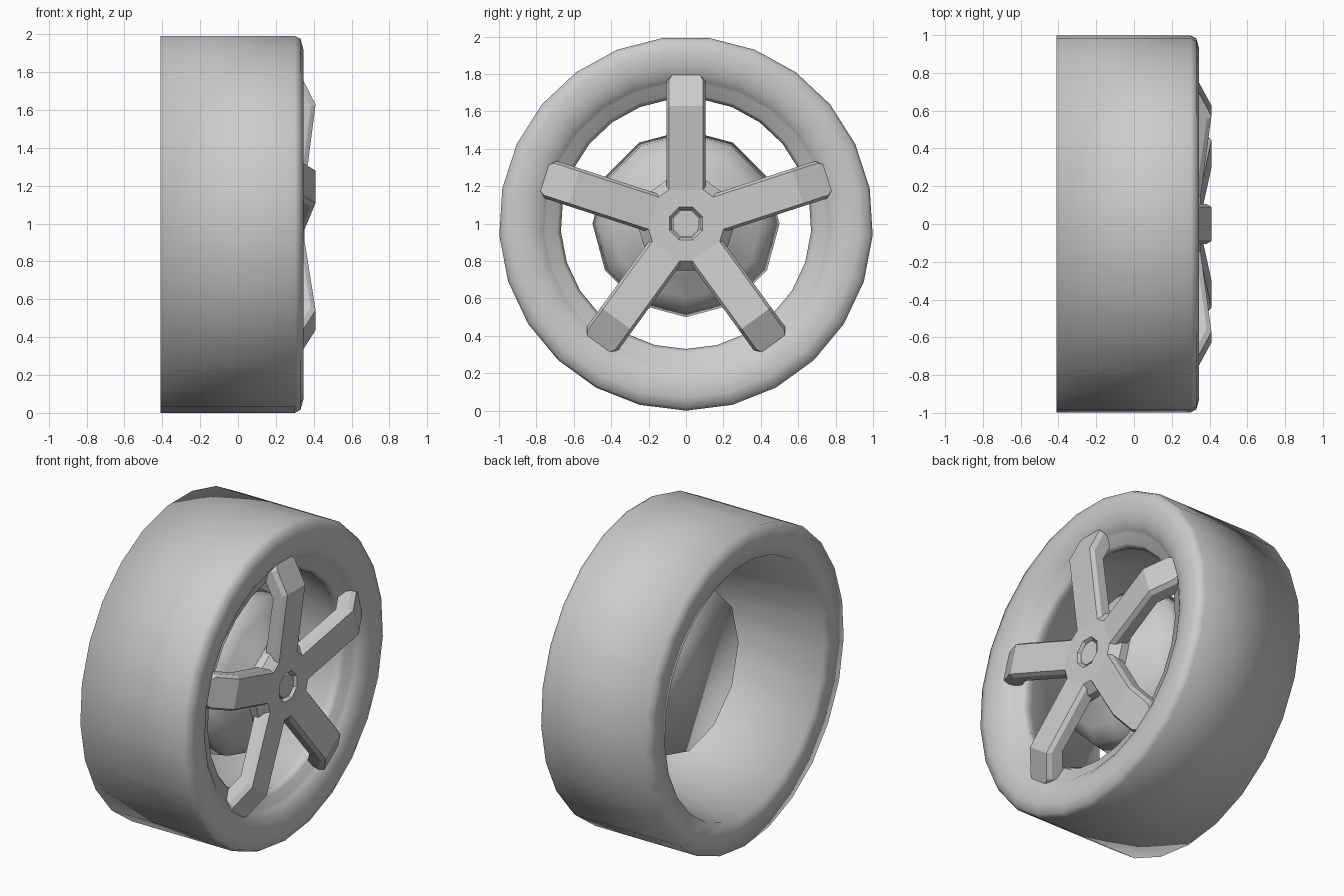
import bpy, bmesh, math

if "Cube" in bpy.data.objects:
    bpy.data.objects.remove(bpy.data.objects["Cube"])

C = 1.0  # axle height; the axle runs along x


def make_object(name, verts, faces, smooth=None):
    me = bpy.data.meshes.new(name)
    me.from_pydata(verts, [], faces)
    bm = bmesh.new()
    bm.from_mesh(me)
    bmesh.ops.recalc_face_normals(bm, faces=bm.faces)
    bm.to_mesh(me)
    bm.free()
    ob = bpy.data.objects.new(name, me)
    bpy.context.collection.objects.link(ob)
    if smooth:
        bpy.ops.object.select_all(action='DESELECT')
        bpy.context.view_layer.objects.active = ob
        ob.select_set(True)
        bpy.ops.object.shade_smooth_by_angle(angle=math.radians(smooth))
    return ob


def lathe(name, profile, sides, start=-90, closed=False, smooth=None):
    """Spin (x, radius) points about the axle; cap the ends unless closed."""
    verts = []
    for x, r in profile:
        for k in range(sides):
            a = math.radians(start) + 2 * math.pi * k / sides
            verts.append((x, r * math.cos(a), C + r * math.sin(a)))
    n = len(profile)
    faces = []
    for i in range(n if closed else n - 1):
        j = (i + 1) % n
        for k in range(sides):
            m = (k + 1) % sides
            faces.append((i * sides + k, i * sides + m, j * sides + m, j * sides + k))
    if not closed:
        faces += [tuple(range(sides)), tuple(range((n - 1) * sides, n * sides))]
    return make_object(name, verts, faces, smooth)


def spoke(name, angle):
    """Bent bar with chamfered front edges, swept outward from the hub."""
    stations = [(0.15, 0.348, 0), (0.63, 0.41, 0), (0.77, 0.338, 0), (0.80, 0.322, 0.02)]
    thick = 0.09
    ca, sa = math.cos(angle), math.sin(angle)
    verts, faces = [], []
    for r, x, pinch in stations:
        w = 0.105 - pinch
        section = [(-w, -thick), (-w, -0.025), (-w + 0.015, 0),
                   (w - 0.015, 0), (w, -0.025), (w, -thick)]
        for s, d in section:
            # back edge of the elbow and tip sits nearer the hub
            rr = r + (0.5 * d if r > 0.6 else 0)
            verts.append((x + d, rr * ca - s * sa, C + rr * sa + s * ca))
    for i in range(len(stations) - 1):
        for k in range(6):
            m = (k + 1) % 6
            faces.append((i * 6 + k, i * 6 + m, i * 6 + 6 + m, i * 6 + 6 + k))
    faces += [tuple(range(6)), tuple(range(len(verts) - 6, len(verts)))]
    make_object(name, verts, faces)


# Tyre and barrel: one rounded ring, with the rim lip close behind the spokes
lathe("tyre", [(-0.41, 1.0), (0.30, 1.0), (0.33, 0.985), (0.345, 0.93), (0.343, 0.86),
               (0.325, 0.80), (0.30, 0.765), (0.285, 0.75), (0.27, 0.69), (0.24, 0.67),
               (0.19, 0.69), (-0.41, 0.80)], 25, closed=True, smooth=120)

# Brake drum: low-sided dome behind the spokes
lathe("brake_drum", [(-0.02, 0.5), (0.10, 0.48), (0.17, 0.40), (0.22, 0.28), (0.28, 0.23)],
      12, smooth=120)

# Five spokes
for k in range(5):
    spoke(f"spoke_{k + 1}", math.radians(90 + 72 * k))

# Hub plate with bevelled crotches between the spokes
c36 = math.cos(math.radians(36))
hub = lathe("hub", [(0.25, 0.25 / c36), (0.30, 0.25 / c36), (0.352, 0.20 / c36)], 5, start=90)

# Recessed centre cap
cutter = lathe("cap_recess_cutter", [(0.328, 0.08), (0.36, 0.10)], 8, start=22.5)
cutter.hide_render = True
cutter.hide_viewport = True
mod = hub.modifiers.new("recess", 'BOOLEAN')
mod.operation = 'DIFFERENCE'
mod.solver = 'EXACT'
mod.object = cutter
lathe("centre_cap", [(0.315, 0.075), (0.34, 0.075)], 8, start=22.5)
